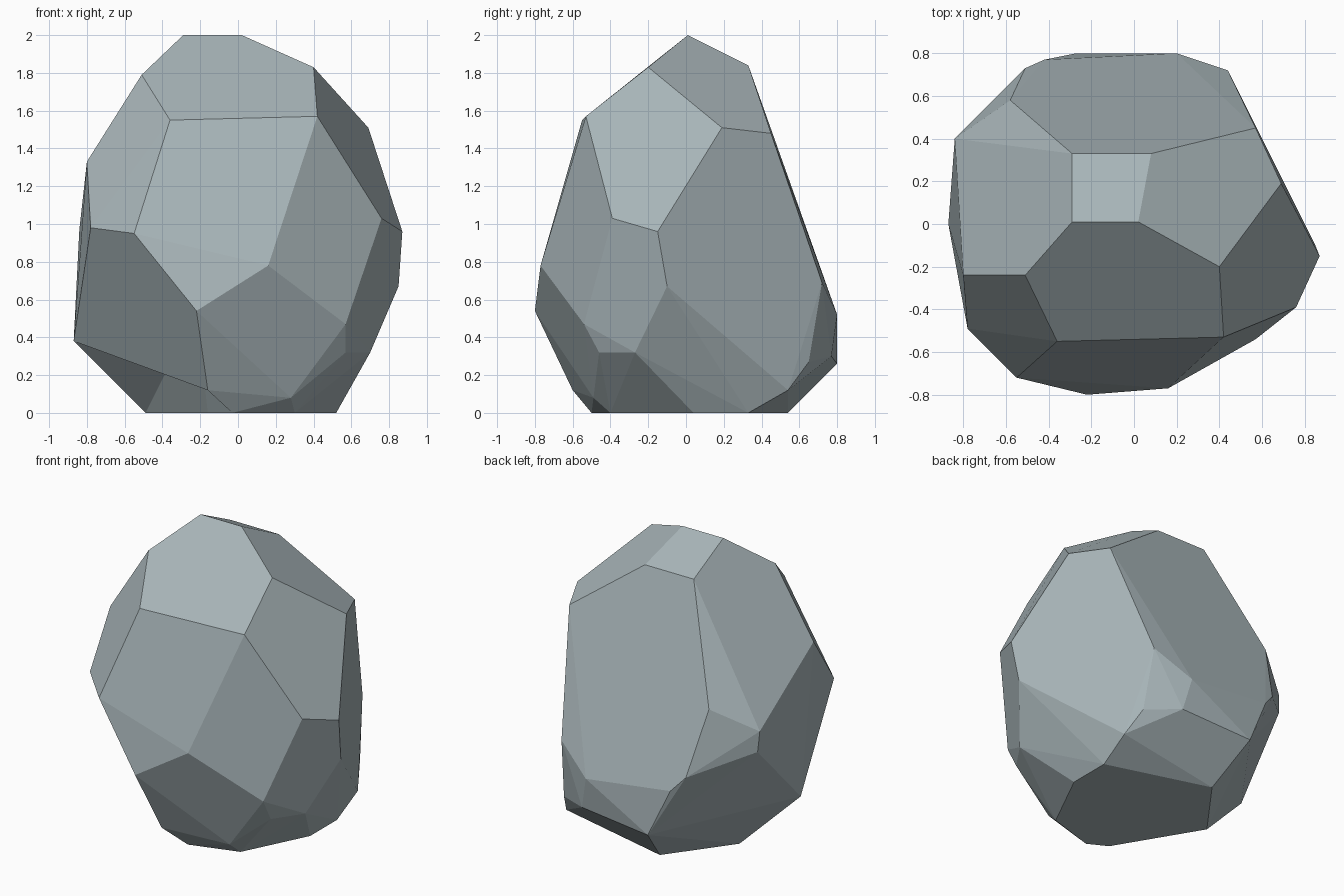
import bpy, bmesh, math

if "Cube" in bpy.data.objects:
    bpy.data.objects.remove(bpy.data.objects["Cube"])

# Chiselled corners of the boulder, grouped from crown to foot
crown = [(-.29, .01, 2), (.02, .01, 2), (.40, -.20, 1.83), (-.51, -.24, 1.79),
         (-.29, .33, 1.84), (.08, .33, 1.84)]
shoulder = [(.69, .19, 1.51), (.57, .45, 1.48), (-.80, -.24, 1.33),
            (-.36, -.55, 1.55), (.42, -.53, 1.57), (-.58, .58, 1.12)]
belly = [(.76, -.39, 1.03), (.87, -.15, .96), (.85, -.10, .67), (.16, -.77, .78),
         (-.55, -.72, .95), (-.78, -.49, .98), (-.84, .40, .97),
         (-.83, .41, .83), (-.51, .73, .69), (-.42, .77, .59), (.44, .72, .69),
         (.20, .80, .52)]
skirt = [(.57, -.54, .47), (.57, -.46, .32), (.70, -.27, .32), (.28, -.49, .08),
         (.47, .65, .27), (.53, .54, .12), (-.27, .80, .26), (.25, .77, .30)]
foot = [(-.18, .54, 0), (.52, .04, 0), (.52, .33, 0), (.30, -.40, 0)]
# Corners around the chipped front left; the first is the peak of the chip
chip = [(-.22, -.80, .54), (-.87, 0, .38), (-.16, -.60, .12),
        (-.49, .12, 0), (-.16, -.43, 0), (-.03, -.50, 0)]

# Wrap the corners in a convex shell
bm = bmesh.new()
for p in crown + shoulder + belly + skirt + foot:
    bm.verts.new(p)
rim = [bm.verts.new(p) for p in chip]
bmesh.ops.convex_hull(bm, input=bm.verts[:])
bmesh.ops.delete(bm, geom=[v for v in bm.verts if not v.link_faces], context='VERTS')
bm.normal_update()

# Chip: open the shell there and refill it with facets fanning from the peak
rim = [v for v in rim if v.is_valid]
peak = rim[0]
old = [f for f in bm.faces if all(v in rim for v in f.verts) and f.normal.z > -.98]
bmesh.ops.delete(bm, geom=old, context='FACES')
for e in [e for e in bm.edges if e.is_boundary and peak not in e.verts]:
    bm.faces.new([peak, *e.verts])

# Merge nearly flat facets
bmesh.ops.dissolve_limit(bm, angle_limit=math.radians(3),
                         verts=bm.verts[:], edges=bm.edges[:])
bmesh.ops.recalc_face_normals(bm, faces=bm.faces[:])

mesh = bpy.data.meshes.new("boulder")
bm.to_mesh(mesh)
bm.free()
boulder = bpy.data.objects.new("boulder", mesh)
bpy.context.collection.objects.link(boulder)

# Slate stone
stone = bpy.data.materials.new("slate_stone")
stone.diffuse_color = (.39, .46, .48, 1)
stone.use_nodes = True
stone.node_tree.nodes["Principled BSDF"].inputs["Base Color"].default_value = stone.diffuse_color
mesh.materials.append(stone)
